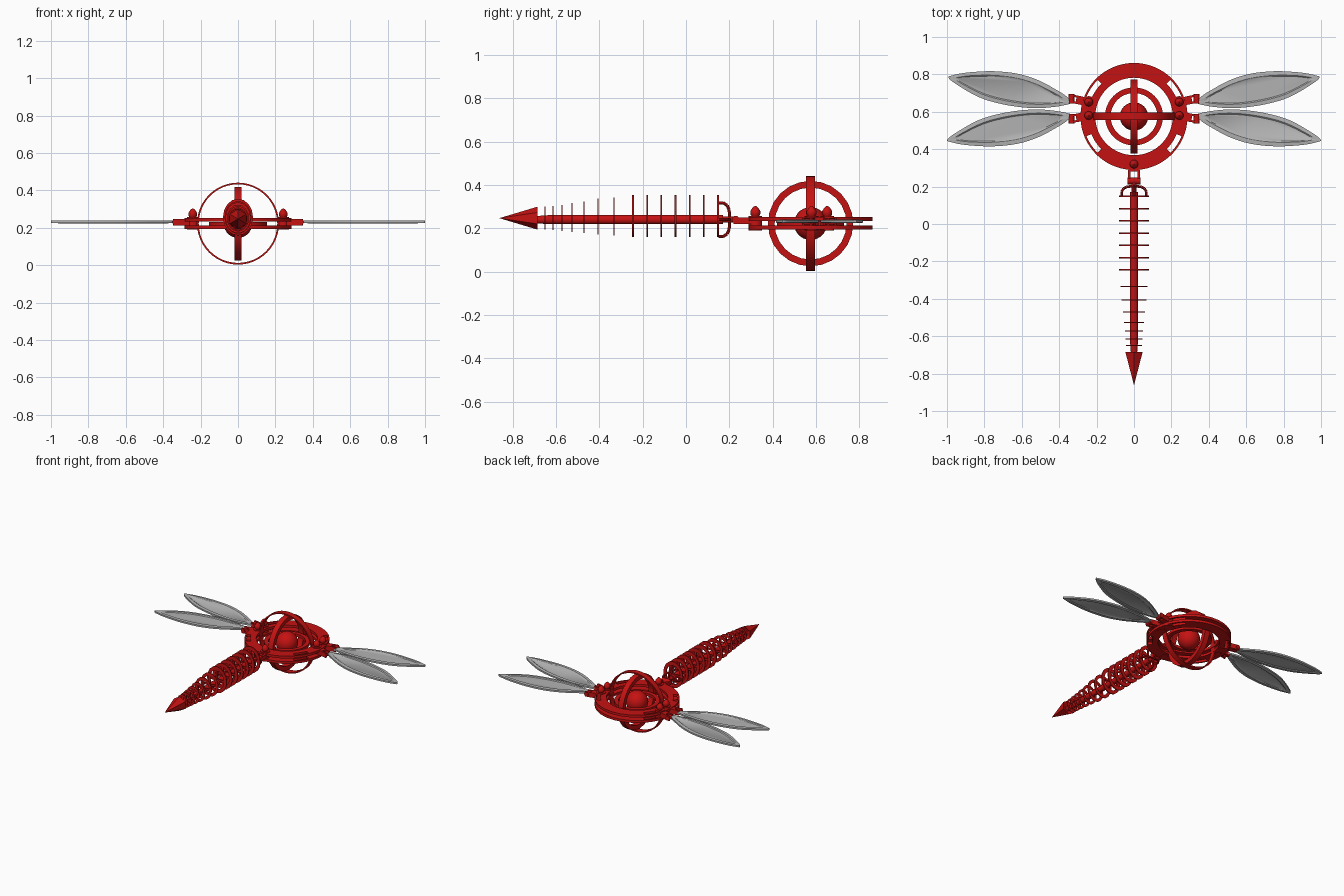
import bpy, bmesh, math
from mathutils import Vector, Matrix

if "Cube" in bpy.data.objects:
    bpy.data.objects.remove(bpy.data.objects["Cube"])

CY, CZ = 0.575, 0.222          # centre of the ring body
TZ = 0.24                      # tail axis height


def material(name, rgb):
    m = bpy.data.materials.new(name)
    m.diffuse_color = (*rgb, 1)
    m.use_nodes = True
    m.node_tree.nodes["Principled BSDF"].inputs["Base Color"].default_value = m.diffuse_color
    return m


RED = material("deep red", (0.56, 0.006, 0.006))
GREY = material("wing grey", (0.45, 0.45, 0.45))


def finish(name, bm, mat=RED, smooth=True):
    bmesh.ops.recalc_face_normals(bm, faces=bm.faces)
    me = bpy.data.meshes.new(name)
    bm.to_mesh(me)
    bm.free()
    me.materials.append(mat)
    ob = bpy.data.objects.new(name, me)
    bpy.context.collection.objects.link(ob)
    if smooth:
        bpy.ops.object.select_all(action='DESELECT')
        ob.select_set(True)
        bpy.context.view_layer.objects.active = ob
        bpy.ops.object.shade_smooth_by_angle(angle=math.radians(35))
    return ob


def axis_matrix(axis, loc):
    """Turn the local z axis towards the given axis."""
    return Matrix.Translation(loc) @ Vector(axis).to_track_quat('Z', 'Y').to_matrix().to_4x4()


def lathe(name, profile, axis, loc, n=24, closed=False, scale=(1, 1, 1), turn=0, smooth=True):
    """Revolve (radius, height) points round an axis."""
    bm = bmesh.new()
    rows = [[bm.verts.new((r * math.cos(turn + math.tau * i / n),
                           r * math.sin(turn + math.tau * i / n), h)) for i in range(n)]
            for r, h in profile]
    pairs = list(zip(rows, rows[1:])) + ([(rows[-1], rows[0])] if closed else [])
    for a, b in pairs:
        for i in range(n):
            j = (i + 1) % n
            bm.faces.new((a[i], a[j], b[j], b[i]))
    if not closed:
        bm.faces.new(rows[0])
        bm.faces.new(rows[-1])
    bmesh.ops.remove_doubles(bm, verts=bm.verts, dist=1e-5)
    bm.transform(axis_matrix(axis, loc))
    bm.transform(Matrix.Translation(loc) @ Matrix.Diagonal((*scale, 1)) @ Matrix.Translation(-Vector(loc)))
    return finish(name, bm, RED, smooth)


def band(name, r0, r1, width, axis, loc, n=48, **kw):
    h = width / 2
    return lathe(name, [(r0, -h), (r1, -h), (r1, h), (r0, h)], axis, loc, n, True, **kw)


def rod(name, a, b, r, n=12):
    a, b = Vector(a), Vector(b)
    return lathe(name, [(r, 0), (r, (b - a).length)], b - a, a, n)


def ball(name, loc, r):
    bm = bmesh.new()
    bmesh.ops.create_uvsphere(bm, u_segments=24, v_segments=14, radius=r)
    bm.transform(Matrix.Translation(loc))
    return finish(name, bm)


def box(name, loc, size, angle=0):
    bm = bmesh.new()
    bmesh.ops.create_cube(bm, size=1)
    bm.transform(Matrix.Translation(loc) @ Matrix.Rotation(angle, 4, 'Z') @ Matrix.Diagonal((*size, 1)))
    return finish(name, bm, RED, False)


# Two flat body rings, each with four curved slots
def slotted_ring(name, z, thick):
    bm = bmesh.new()
    n, radii = 96, (0.207, 0.247, 0.275, 0.286)
    grid = [[bm.verts.new((r * math.cos(math.tau * i / n), CY + r * math.sin(math.tau * i / n), z))
             for i in range(n)] for r in radii]
    for k in range(3):
        for i in range(n):
            a = math.degrees(math.tau * (i + 0.5) / n) % 180
            if k == 1 and 22 < min(a, 180 - a) < 45:
                continue
            j = (i + 1) % n
            bm.faces.new((grid[k][i], grid[k + 1][i], grid[k + 1][j], grid[k][j]))
    ext = bmesh.ops.extrude_face_region(bm, geom=bm.faces[:], use_keep_orig=True)
    top = [v for v in ext["geom"] if isinstance(v, bmesh.types.BMVert)]
    bmesh.ops.translate(bm, verts=top, vec=(0, 0, thick))
    return finish(name, bm)


slotted_ring("lower_body_ring", 0.194, 0.018)
slotted_ring("upper_body_ring", 0.234, 0.018)

# Nested gyroscope rings and core
centre = (0, CY, CZ)
band("cross_ring", 0.210, 0.219, 0.04, (0, 1, 0), centre)
band("long_ring", 0.166, 0.197, 0.04, (1, 0, 0), centre, n=24)
band("flat_inner_ring", 0.125, 0.155, 0.02, (0, 0, 1), centre)
ball("core", centre, 0.076)


# Post through both rings with a domed cap
def post(name, x, y):
    prof = [(0.032, 0.19), (0.032, 0.257), (0.018, 0.257), (0.023, 0.266),
            (0.023, 0.28), (0.013, 0.295), (0.002, 0.304)]
    lathe(name, prof, (0, 0, 1), (x, y, 0), 16)


# Wing outline on the rear right side, smoothed into a closed curve
OUTLINE = [(0.335, 0.65), (0.36, 0.682), (0.42, 0.72), (0.51, 0.768), (0.62, 0.803), (0.754, 0.817),
           (0.89, 0.81), (0.97, 0.795), (0.992, 0.782), (0.95, 0.747), (0.834, 0.68),
           (0.72, 0.644), (0.60, 0.624), (0.50, 0.62), (0.42, 0.627), (0.36, 0.638)]


def smooth_loop(pts, steps=4):
    p = [Vector(q) for q in pts]
    out = []
    for i in range(len(p)):
        a, b, c, d = (p[(i + k) % len(p)] for k in (-1, 0, 1, 2))
        for s in range(steps):
            t = s / steps
            out.append(0.5 * (2 * b + (c - a) * t + (2 * a - 5 * b + 4 * c - d) * t ** 2
                              + (3 * b - a - 3 * c + d) * t ** 3))
    return out


def wing(name, sx, rear):
    mid, rot = Vector((0.665, 0.718)), Matrix.Rotation(math.radians(12), 2)
    loop = smooth_loop(OUTLINE)
    bm = bmesh.new()
    rows = []
    # membrane, rim step, outer rim, then the same underneath
    for kx, ky, z in [(0.85, 0.66, 0.003), (0.89, 0.74, 0.008), (1, 1, 0.006),
                      (1, 1, -0.006), (0.89, 0.74, -0.008), (0.85, 0.66, -0.003)]:
        row = []
        for q in loop:
            v = rot.inverted() @ (q - mid)
            v = rot @ Vector((v.x * kx, v.y * ky)) + mid
            y = v.y if rear else 1.232 - v.y
            x = v.x if rear else 0.335 + (v.x - 0.335) * 1.01
            row.append(bm.verts.new((sx * x, y, 0.232 + z)))
        rows.append(row)
    n = len(loop)
    for a, b in zip(rows, rows[1:]):
        for i in range(n):
            bm.faces.new((a[i], a[(i + 1) % n], b[(i + 1) % n], b[i]))
    bm.faces.new(rows[0])
    bm.faces.new(rows[-1])
    finish(name, bm, GREY)


# Wings with their posts and forked arms
for sx, side in ((1, "right"), (-1, "left")):
    for rear, where in ((True, "rear"), (False, "front")):
        tag = f"{where}_{side}"
        s = 1 if rear else -1
        y0 = 0.616 + s * 0.036
        wing("wing_" + tag, sx, rear)
        post("wing_post_" + tag, sx * 0.242, y0)
        ang = s * sx * math.radians(12)
        box("wing_arm_" + tag, (sx * 0.275, y0 + s * 0.006, 0.23), (0.07, 0.045, 0.036), ang)
        for t in (-1, 1):
            box("wing_fork_" + tag, (sx * 0.322, y0 + s * 0.016 + t * 0.017, 0.23),
                (0.05, 0.011, 0.036), ang)
        rod("wing_pin_" + tag, (sx * 0.335, y0 + s * 0.018 - 0.026, 0.23),
            (sx * 0.335, y0 + s * 0.018 + 0.026, 0.23), 0.016)

# Joint between body and tail
post("tail_post", 0, 0.32)
box("tail_arm", (0, 0.295, 0.235), (0.06, 0.03, 0.03))
for sx in (-1, 1):
    box("tail_fork", (sx * 0.025, 0.255, 0.235), (0.015, 0.07, 0.03))
rod("tail_pin", (-0.034, 0.23, TZ), (0.034, 0.23, TZ), 0.018)
rod("tail_link", (0, 0.15, TZ), (0, 0.235, TZ), 0.014)

# Tail spine and arrow tip
lathe("tail_spine", [(0.021, 0), (0.021, 0.80), (0.016, 0.87)], (0, -1, 0), (0, 0.17, TZ), 16)
lathe("tail_tip", [(0.018, 0.012), (0.053, 0), (0.0, 0.177)], (0, -1, 0), (0, -0.685, 0.247),
      6, turn=math.pi / 2, smooth=False)

# Ribs shrinking towards the tip, each held by four spokes
RIBS = [(0.148 - 0.0655 * i, 0.098) for i in range(7)] + [
    (-0.333, 0.088), (-0.406, 0.083), (-0.47, 0.072), (-0.527, 0.066),
    (-0.573, 0.06), (-0.614, 0.056), (-0.65, 0.053)]
for i, (y, r) in enumerate(RIBS):
    z = 0.257 - 0.01 * (0.098 - r) / 0.045
    w = 0.008 if i < 7 else 0.005
    band("tail_rib", r * 0.72, r, w, (0, 1, 0), (0, y, z), 16, scale=(0.82, 1, 1), turn=math.pi / 2)
    box("rib_spoke", (0, y, z), (0.014, w * 0.8, r * 1.7))
    box("rib_spoke", (0, y, z), (r * 1.4, w * 0.8, 0.014))

# Curved struts from the first rib to the joint
for dx, dz in ((1, 0), (-1, 0), (0, 1), (0, -1)):
    pts = [Vector((dx * q * 0.85, y, TZ + dz * q)) for q, y in
           ((0.078, 0.15), (0.078, 0.172), (0.066, 0.19), (0.045, 0.199), (0.0, 0.203))]
    for a, b in zip(pts, pts[1:]):
        rod("tail_strut", a, b, 0.007, 8)
